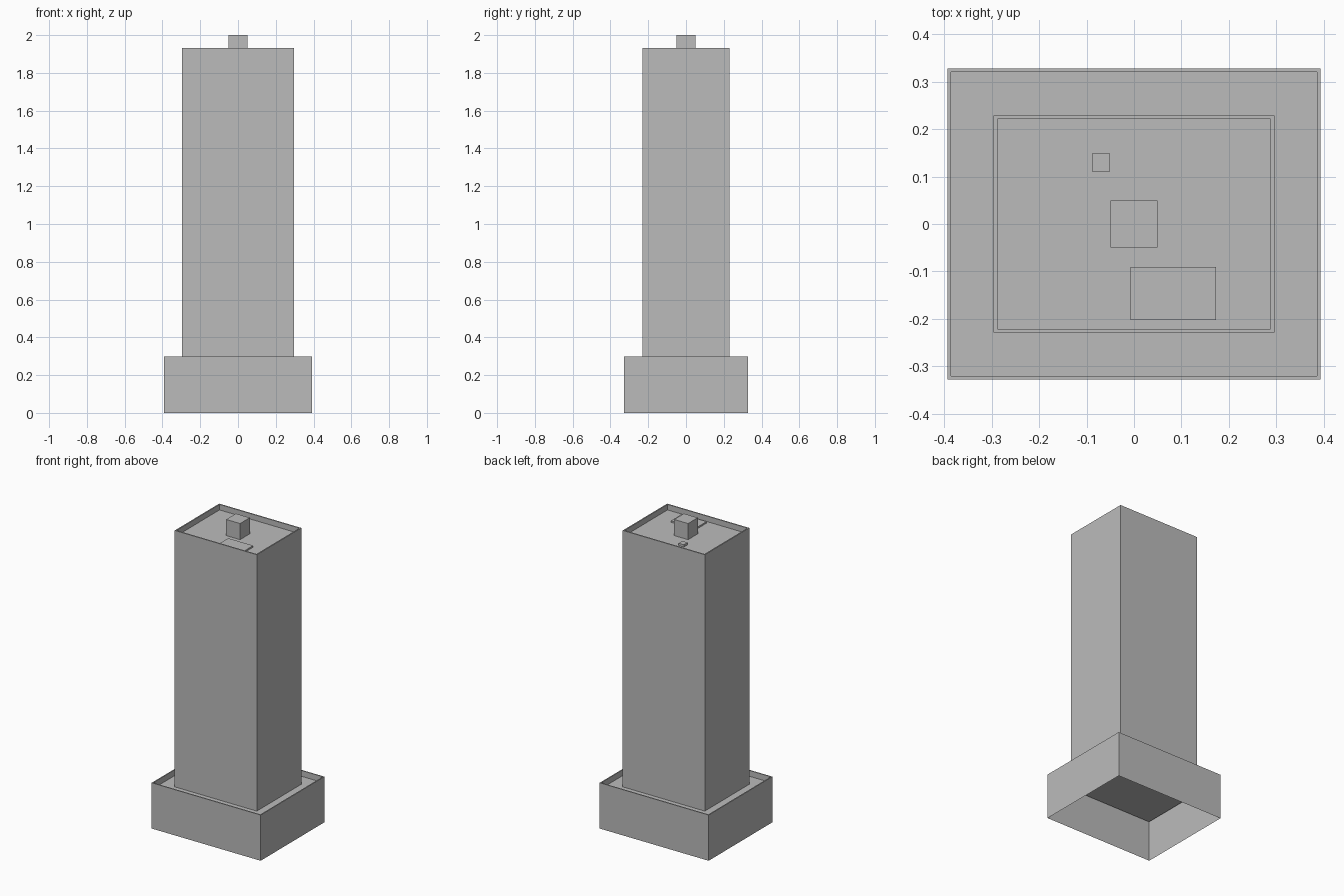
import bpy
import bmesh

default_cube = bpy.data.objects.get("Cube")
if default_cube:
    bpy.data.objects.remove(default_cube, do_unlink=True)

# Single concrete colour
concrete = bpy.data.materials.new("concrete_grey")
concrete.use_nodes = True
colour = (0.5, 0.5, 0.5, 1)
concrete.diffuse_color = colour
concrete.node_tree.nodes["Principled BSDF"].inputs["Base Color"].default_value = colour


def stacked_rings(name, rings, centre=(0, 0)):
    """Join rectangular rings (half width, half depth, z), cap the last one."""
    cx, cy = centre
    bm = bmesh.new()
    loops = []
    for hx, hy, z in rings:
        loops.append([bm.verts.new((cx + sx * hx, cy + sy * hy, z))
                      for sx, sy in ((-1, -1), (1, -1), (1, 1), (-1, 1))])
    for lower, upper in zip(loops, loops[1:]):
        for i in range(4):
            j = (i + 1) % 4
            bm.faces.new((lower[i], lower[j], upper[j], upper[i]))
    bm.faces.new(loops[-1])
    mesh = bpy.data.meshes.new(name)
    bm.to_mesh(mesh)
    bm.free()
    mesh.materials.append(concrete)
    obj = bpy.data.objects.new(name, mesh)
    bpy.context.collection.objects.link(obj)
    return obj


def block_with_parapet(name, hx, hy, bottom, roof, top, rim=0.007):
    """Walls rising to a thin parapet around a sunken flat roof."""
    return stacked_rings(name, [(hx, hy, bottom), (hx, hy, top),
                                (hx - rim, hy - rim, top),
                                (hx - rim, hy - rim, roof)])


def roof_box(name, centre, hx, hy, bottom, top):
    return stacked_rings(name, [(hx, hy, bottom), (hx, hy, top)], centre)


# Wide podium, open underneath, and the tower on its roof
PODIUM_ROOF, TOWER_ROOF = 0.26, 1.895
block_with_parapet("podium", 0.393, 0.328, 0, PODIUM_ROOF, 0.298)
block_with_parapet("tower", 0.296, 0.229, PODIUM_ROOF, TOWER_ROOF, 1.931, 0.008)

# Rooftop equipment
roof_box("stair_housing", (0, 0), 0.05, 0.05, TOWER_ROOF, 2)
roof_box("roof_hatch", (0.083, -0.147), 0.09, 0.056, TOWER_ROOF, TOWER_ROOF + 0.01)
roof_box("roof_vent", (-0.07, 0.13), 0.019, 0.019, TOWER_ROOF, TOWER_ROOF + 0.015)
